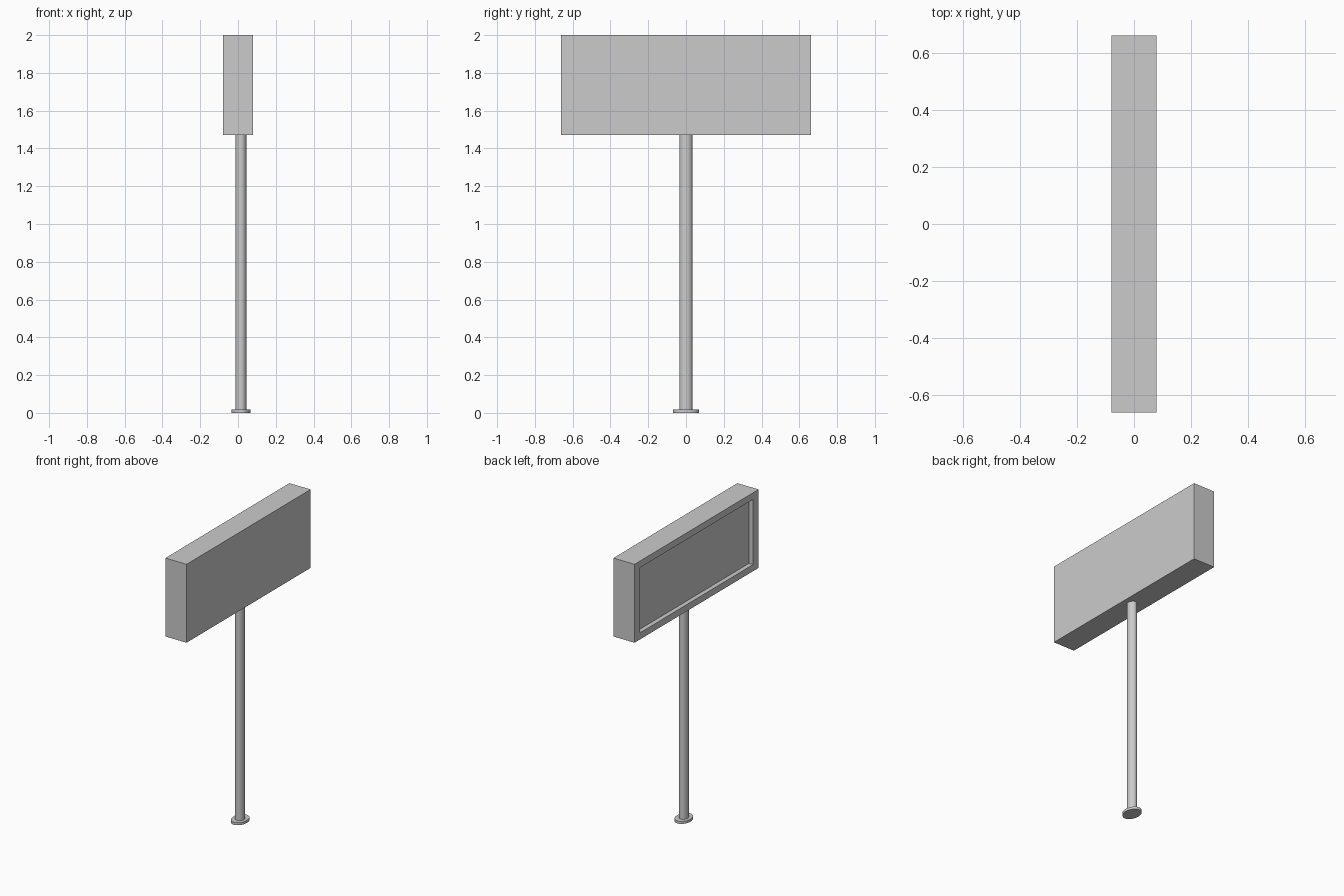
import bpy, bmesh
from mathutils import Matrix, Vector

if "Cube" in bpy.data.objects:
    bpy.data.objects.remove(bpy.data.objects["Cube"])

POLE_X = 0.016


def add_object(name, bm):
    mesh = bpy.data.meshes.new(name)
    bm.to_mesh(mesh)
    bm.free()
    obj = bpy.data.objects.new(name, mesh)
    bpy.context.collection.objects.link(obj)
    return obj


def oval_column(name, rx, ry, z0, z1, sides=32):
    """Upright column with an oval section and smooth sides."""
    bm = bmesh.new()
    place = Matrix.Translation((POLE_X, 0, (z0 + z1) / 2)) @ Matrix.Diagonal((rx, ry, z1 - z0, 1))
    bmesh.ops.create_cone(bm, cap_ends=True, segments=sides,
                          radius1=1, radius2=1, depth=1, matrix=place)
    bm.normal_update()
    for f in bm.faces:
        f.smooth = abs(f.normal.z) < 0.5
    for e in bm.edges:
        e.smooth = all(f.smooth for f in e.link_faces)
    return add_object(name, bm)


# sign box with a framed recess on the -x face
half_x, half_y, z0, z1 = 0.079, 0.661, 1.471, 2.0
border_y, border_z, depth = 0.06, 0.045, 0.03
bm = bmesh.new()
place = Matrix.Translation((0, 0, (z0 + z1) / 2)) @ Matrix.Diagonal((2 * half_x, 2 * half_y, z1 - z0, 1))
bmesh.ops.create_cube(bm, size=1, matrix=place)
bm.normal_update()
face = min(bm.faces, key=lambda f: f.calc_center_median().x)
bmesh.ops.inset_region(bm, faces=[face], thickness=0.01)
zc = (z0 + z1) / 2
for v in face.verts:
    v.co.y = (half_y - border_y) * (1 if v.co.y > 0 else -1)
    v.co.z = zc + ((z1 - z0) / 2 - border_z) * (1 if v.co.z > zc else -1)
panel = bmesh.ops.extrude_discrete_faces(bm, faces=[face])["faces"][0]
bmesh.ops.translate(bm, verts=panel.verts[:], vec=Vector((depth, 0, 0)))
bmesh.ops.recalc_face_normals(bm, faces=bm.faces[:])
add_object("sign_box", bm)

# post and foot plate
oval_column("post", 0.029, 0.0345, 0.015, z0)
oval_column("foot_plate", 0.05, 0.068, 0.0, 0.017)
